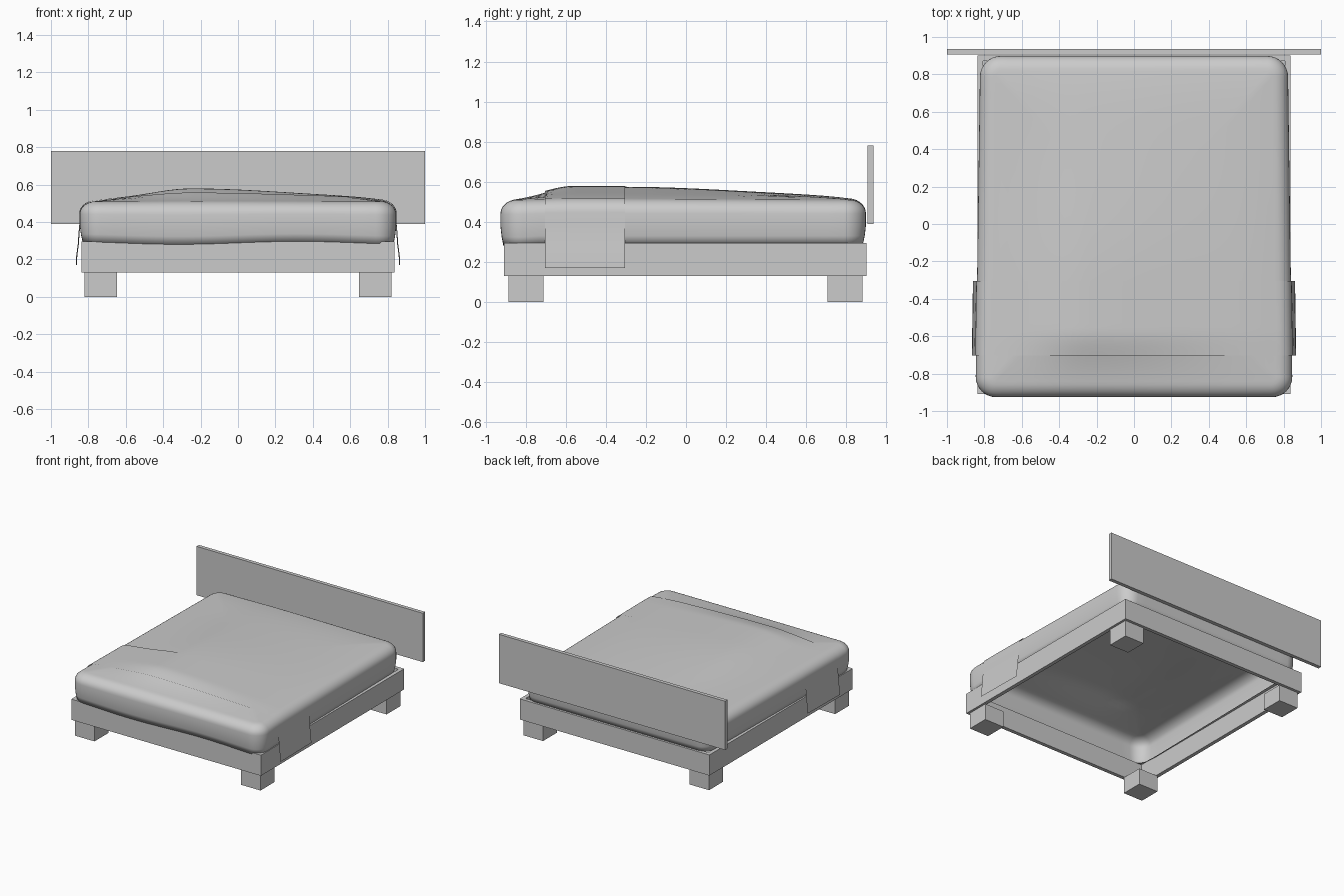
import bpy, bmesh
from math import exp, sin, cos, pi

if "Cube" in bpy.data.objects:
    bpy.data.objects.remove(bpy.data.objects["Cube"])


def box(name, x0, x1, y0, y1, z0, z1):
    bm = bmesh.new()
    bmesh.ops.create_cube(bm, size=1)
    for v in bm.verts:
        v.co = ((x0 + x1) / 2 + v.co.x * (x1 - x0),
                (y0 + y1) / 2 + v.co.y * (y1 - y0),
                (z0 + z1) / 2 + v.co.z * (z1 - z0))
    return add(name, bm)


def add(name, bm, smooth=False):
    me = bpy.data.meshes.new(name)
    bm.to_mesh(me)
    bm.free()
    ob = bpy.data.objects.new(name, me)
    bpy.context.collection.objects.link(ob)
    if smooth:
        for p in me.polygons:
            p.use_smooth = True
    return ob


def bump(x, y):
    # soft swelling of the bedding near the foot end
    sx = 0.27 if x < -0.25 else 0.7
    fx = exp(-((x + 0.25) / sx) ** 2)
    if y < -0.55:
        fy = exp(-((y + 0.55) / 0.17) ** 2)
    elif y > -0.3:
        fy = exp(-((y + 0.3) / 0.8) ** 2)
    else:
        fy = 1
    return 0.05 * fx * fy


def flare(y):
    # mattress is slightly wider at the foot
    return 0.835 - 0.014 * y


# headboard, side rails, end rails and legs
box("headboard", -1, 1, 0.905, 0.935, 0.39, 0.78)
W, T = 0.838, 0.03
for s, side in ((-1, "left"), (1, "right")):
    a, b = sorted((s * W, s * (W - T)))
    box(side + "_rail", a, b, -0.908, 0.902, 0.13, 0.295)
    a, b = sorted((s * 0.82, s * 0.648))
    box(side + "_front_leg", a, b, -0.887, -0.712, 0, 0.131)
    box(side + "_back_leg", a, b, 0.705, 0.88, 0, 0.131)
box("front_rail", -W + T, W - T, -0.908, -0.908 + T, 0.13, 0.295)
box("back_rail", -W + T, W - T, 0.902 - T, 0.902, 0.13, 0.295)

# mattress cover: rounded rectangle rings following an edge profile (inset, z)
R = 0.085
profile = [(0.045, 0.288), (0.015, 0.288), (0.006, 0.33), (0.0, 0.38), (0.0, 0.44)]
profile += [(R * (1 - cos(a)), 0.44 + 0.07 * sin(a))
            for a in [i * pi / 14 for i in range(1, 8)]]


def outline(inset, n=20):
    # unit rounded rectangle: half size 1 in x is mapped by flare()
    hx, hy, r = 0.835 - inset, 0.912 - inset, max(0.11 - inset, 0.02)
    cs = [(1, 1), (-1, 1), (-1, -1), (1, -1)]
    pts = []
    for k, (sx, sy) in enumerate(cs):
        for i in range(9):
            a = k * pi / 2 + i * pi / 16
            pts.append((sx * (hx - r) + r * cos(a), sy * (hy - r) + r * sin(a)))
        ex, ey = cs[(k + 1) % 4]
        p = pts[-1]
        a = (k + 1) * pi / 2
        q = (ex * (hx - r) + r * cos(a), ey * (hy - r) + r * sin(a))
        pts += [(p[0] + (q[0] - p[0]) * t / n, p[1] + (q[1] - p[1]) * t / n)
                for t in range(1, n)]
    return pts


def place(x, y, z):
    k = min(max((z - 0.3) / 0.2, 0), 1)
    wave = 0.008 * sin(5 * x) * (y < -0.8) * (1 - k)
    return (x * flare(y) / 0.835, y - 0.014, z + wave + bump(x, y) * k * k)


bm = bmesh.new()
rings = [[bm.verts.new(place(x, y, z)) for x, y in outline(i)] for i, z in profile]
top = outline(R)
for j in range(1, 20):
    f = 1 - j / 20
    z = 0.51 + 0.015 * (1 - f ** 6)
    rings.append([bm.verts.new(place(x * f, y * f, z)) for x, y in top])
for a, b in zip(rings, rings[1:]):
    for i in range(len(a)):
        k = (i + 1) % len(a)
        bm.faces.new((a[i], a[k], b[k], b[i]))
c = bm.verts.new(place(0, 0, 0.525))
last = rings[-1]
for i in range(len(last)):
    bm.faces.new((last[i], last[(i + 1) % len(last)], c))
add("mattress", bm, True)

# throw blanket across the foot, hanging over both sides
half = [(-0.022, 0.17), (-0.02, 0.22), (-0.012, 0.28), (-0.008, 0.34)] + \
       [(i - 0.004, z + 0.004) for i, z in profile[3:]]
half += [(R + (0.835 - R) * t / 16, 0.514 + 0.015 * (1 - (1 - t / 16) ** 6))
         for t in range(1, 17)]
section = [(-0.835 + i, z) for i, z in half]
section += [(0.835 - i, z) for i, z in reversed(half[:-1])]
bm = bmesh.new()
rows = []
for j in range(17):
    y = -0.69 + 0.4 * j / 16
    rows.append([bm.verts.new(place(x, y, z)) for x, z in section])
for a, b in zip(rows, rows[1:]):
    for i in range(len(a) - 1):
        bm.faces.new((a[i], a[i + 1], b[i + 1], b[i]))
add("throw_blanket", bm, True)
